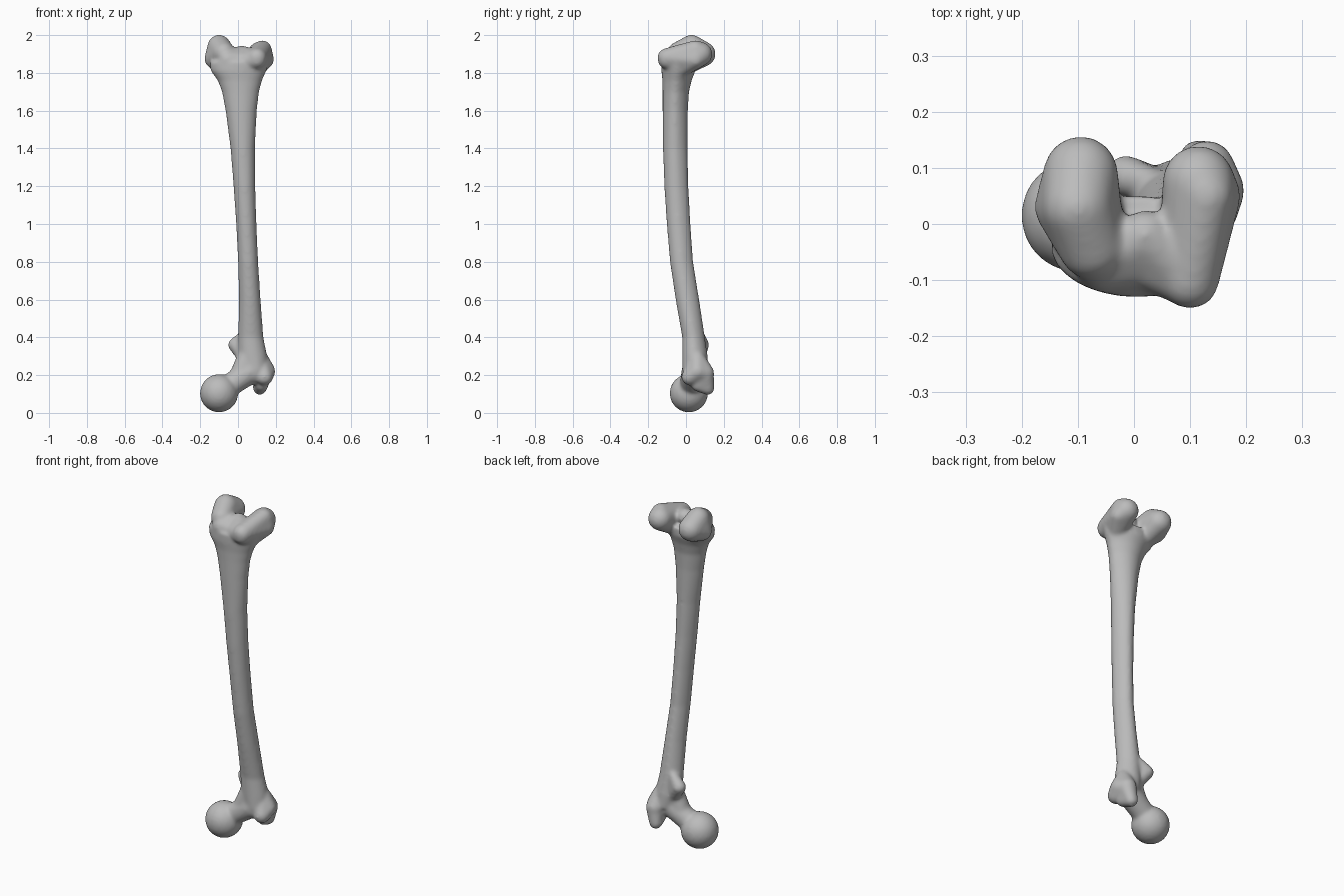
import bpy, bmesh, math
from mathutils import Vector, Matrix

cube = bpy.data.objects.get("Cube")
if cube:
    bpy.data.objects.remove(cube, do_unlink=True)

bone = bpy.data.materials.new("bone_grey")
bone.use_nodes = True
GREY = (0.5, 0.5, 0.5, 1)
bone.diffuse_color = GREY
bone.node_tree.nodes["Principled BSDF"].inputs["Base Color"].default_value = GREY

bm = bmesh.new()


def lump(*balls):
    """Convex hull around balls given as (x, y, z, radius)."""
    part = bmesh.new()
    for x, y, z, r in balls:
        bmesh.ops.create_icosphere(part, subdivisions=3, radius=r,
                                   matrix=Matrix.Translation((x, y, z)))
    if len(balls) > 1:
        out = bmesh.ops.convex_hull(part, input=part.verts[:])
        junk = {g for g in out["geom_interior"] + out["geom_unused"]
                if isinstance(g, bmesh.types.BMVert)}
        bmesh.ops.delete(part, geom=list(junk), context='VERTS')
    merge(part)


def merge(part):
    bmesh.ops.recalc_face_normals(part, faces=part.faces[:])
    me = bpy.data.meshes.new("temp")
    part.to_mesh(me)
    part.free()
    bm.from_mesh(me)
    bpy.data.meshes.remove(me)


def shaft(sections, sides=32):
    """Loft ellipses given as (z, x min, x max, y min, y max)."""
    part = bmesh.new()
    rings = []
    for z, x0, x1, y0, y1 in sections:
        ring = []
        for i in range(sides):
            a = math.tau * i / sides
            # The back narrows into a soft ridge
            pinch = 1 - 0.15 * max(0, math.sin(a))
            ring.append(part.verts.new(((x0 + x1) / 2 + (x1 - x0) / 2 * math.cos(a) * pinch,
                                        (y0 + y1) / 2 + (y1 - y0) / 2 * math.sin(a), z)))
        rings.append(ring)
    for a, b in zip(rings, rings[1:]):
        for i in range(sides):
            j = (i + 1) % sides
            part.faces.new((a[i], a[j], b[j], b[i]))
    part.faces.new(rings[0])
    part.faces.new(rings[-1])
    merge(part)


# Long bowed shaft, flaring at the upper end
shaft([(0.22, 0.02, 0.16, -0.02, 0.12), (0.30, 0.0, 0.155, -0.02, 0.115),
       (0.40, 0.0, 0.135, -0.02, 0.10), (0.60, 0.005, 0.12, -0.055, 0.07),
       (0.80, 0.0, 0.107, -0.085, 0.038), (1.0, -0.01, 0.098, -0.102, 0.024),
       (1.2, -0.024, 0.092, -0.115, 0.013), (1.4, -0.04, 0.09, -0.122, 0.008),
       (1.6, -0.066, 0.10, -0.124, 0.01), (1.7, -0.085, 0.112, -0.124, 0.016),
       (1.76, -0.108, 0.128, -0.125, 0.03), (1.81, -0.145, 0.15, -0.13, 0.05),
       (1.86, -0.15, 0.165, -0.13, 0.05)])

# Ball head and neck
lump((-0.1, 0.015, 0.104, 0.102))
lump((-0.06, 0.025, 0.135, 0.06), (0.06, 0.04, 0.215, 0.065))
lump((0.01, 0.035, 0.2, 0.055), (0.06, 0.04, 0.33, 0.05), (0.08, 0.04, 0.21, 0.06))

# Outer lower prominence
lump((0.15, 0.06, 0.22, 0.048), (0.14, 0.02, 0.19, 0.045), (0.13, 0.1, 0.21, 0.05),
     (0.12, 0.06, 0.29, 0.04))
lump((0.115, 0.115, 0.13, 0.036), (0.13, 0.1, 0.2, 0.048), (0.125, 0.06, 0.15, 0.036))

# Inner rear knob
lump((-0.015, 0.085, 0.36, 0.038), (0.04, 0.07, 0.42, 0.025), (0.04, 0.06, 0.29, 0.04))

# Inner condyle
lump((-0.095, 0.09, 1.9, 0.067), (-0.1, 0.03, 1.94, 0.062), (-0.075, -0.04, 1.905, 0.06),
     (-0.125, 0.03, 1.875, 0.053), (-0.07, -0.02, 1.83, 0.05))
# Outer condyle
lump((0.115, 0.075, 1.9, 0.065), (0.13, 0.05, 1.925, 0.048), (0.145, 0.05, 1.87, 0.046),
     (0.1, -0.1, 1.88, 0.052), (0.1, -0.02, 1.83, 0.05))
# Front saddle between the condyles
lump((-0.055, -0.07, 1.87, 0.052), (0.02, -0.02, 1.9, 0.045), (0.02, -0.06, 1.86, 0.055))
lump((0.1, -0.1, 1.87, 0.05), (0.02, -0.02, 1.9, 0.045), (0.02, -0.06, 1.86, 0.055))

mesh = bpy.data.meshes.new("thigh_bone")
bm.to_mesh(mesh)
bm.free()
mesh.materials.append(bone)
obj = bpy.data.objects.new("thigh_bone", mesh)
bpy.context.collection.objects.link(obj)

# Fuse all lumps into one skin and soften the joins
fuse = obj.modifiers.new("fuse", 'REMESH')
fuse.mode = 'VOXEL'
fuse.voxel_size = 0.008
fuse.use_smooth_shade = True
soft = obj.modifiers.new("soften", 'SMOOTH')
soft.factor = 0.5
soft.iterations = 14
